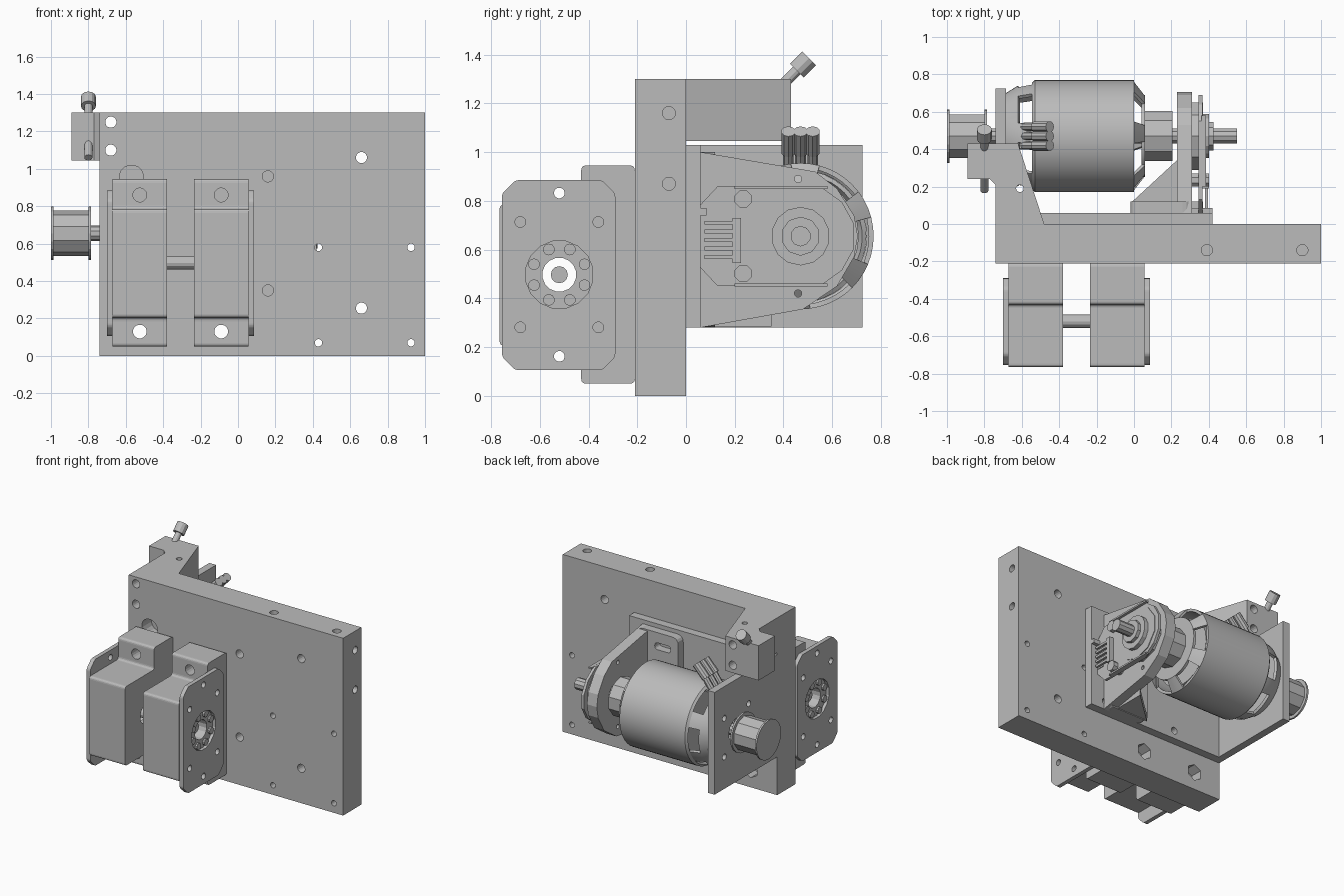
import bpy, bmesh, math
from mathutils import Vector

cube = bpy.data.objects.get("Cube")
if cube:
    bpy.data.objects.remove(cube, do_unlink=True)

grey = bpy.data.materials.new("machined grey")
grey.use_nodes = True
grey.diffuse_color = (0.5, 0.5, 0.5, 1)
grey.node_tree.nodes["Principled BSDF"].inputs["Base Color"].default_value = (0.5, 0.5, 0.5, 1)

AY, AZ = 0.47, 0.655      # motor axis
BY, BZ = -0.52, 0.497     # bearing axis


def place(axis, u, v, w):
    return {"x": (w, u, v), "y": (u, w, v), "z": (u, v, w)}[axis]


def circle(u, v, r, n=16):
    return [(u + r * math.cos(math.tau * (i + .5) / n), v + r * math.sin(math.tau * (i + .5) / n)) for i in range(n)]


def rect(u0, v0, u1, v1):
    return [(u0, v0), (u1, v0), (u1, v1), (u0, v1)]


def rounded(pts, r):
    """Fillet every corner of an outline."""
    out = []
    for i, p in enumerate(pts):
        p, a, b = Vector(p), Vector(pts[i - 1]), Vector(pts[(i + 1) % len(pts)])
        s, e = p + (a - p).normalized() * r, p + (b - p).normalized() * r
        out += [tuple(s * (1 - t) ** 2 + p * 2 * t * (1 - t) + e * t * t) for t in (0, .25, .5, .75, 1)]
    return out


def finish(name, bm):
    bmesh.ops.recalc_face_normals(bm, faces=bm.faces)
    mesh = bpy.data.meshes.new(name)
    bm.to_mesh(mesh)
    bm.free()
    mesh.materials.append(grey)
    obj = bpy.data.objects.new(name, mesh)
    bpy.context.collection.objects.link(obj)
    return obj


def prisms(name, axis, *parts):
    """Each part is (outline, start, end) pushed along the axis."""
    bm = bmesh.new()
    for pts, a, b in parts:
        low = [bm.verts.new(place(axis, u, v, a)) for u, v in pts]
        top = [bm.verts.new(place(axis, u, v, b)) for u, v in pts]
        bm.faces.new(low)
        bm.faces.new(top)
        for i in range(len(pts)):
            bm.faces.new((low[i - 1], low[i], top[i], top[i - 1]))
    return finish(name, bm)


def apply(obj):
    bpy.context.view_layer.objects.active = obj
    for m in list(obj.modifiers):
        bpy.ops.object.modifier_apply(modifier=m.name)


def cut(obj, axis, *parts):
    cutter = prisms("cutter", axis, *parts)
    cutter.hide_render = True
    m = obj.modifiers.new("cut", "BOOLEAN")
    m.operation, m.object, m.solver, m.use_self = "DIFFERENCE", cutter, "EXACT", True
    apply(obj)
    bpy.data.objects.remove(cutter, do_unlink=True)


def rod(name, start, end, r, n=12):
    a, b = Vector(start), Vector(end)
    bm = bmesh.new()
    bmesh.ops.create_cone(bm, cap_ends=True, segments=n, radius1=r, radius2=r, depth=(b - a).length)
    bm.transform((b - a).to_track_quat("Z", "Y").to_matrix().to_4x4())
    bmesh.ops.translate(bm, verts=bm.verts, vec=(a + b) / 2)
    return finish(name, bm)


# Main plate with mounting holes and hex pockets
plate = prisms("main_plate", "y", (rect(-.74, 0, 1, 1.3), -.21, 0))
big = [(-.68, 1.25), (-.68, 1.1), (.16, .96), (.16, .35), (.66, 1.06), (.66, .255)]
small = [(.43, .58), (.925, .58), (.43, .07), (.925, .07)]
holes = [(circle(x, z, .03), -.3, .1) for x, z in big]
holes += [(circle(x, z, .02), -.3, .1) for x, z in small]
for x in (-.525, -.09):
    for z in (.13, .86):
        holes += [(circle(x, z, .037), -.3, -.08), (circle(x, z, .06, 6), -.09, .1)]
holes.append((circle(-.57, .955, .065), -.3, -.1))
cut(plate, "y", *holes)
cut(plate, "z", *[(circle(x, -.14, .03), 1.2, 1.4) for x in (.39, .9)])
cut(plate, "x", *[(circle(-.07, z, .027), .9, 1.1) for z in (1.16, .87)])

# Corner arm that carries the tension screw
arm = prisms("tension_arm", "z", ([(-.74, 0), (-.48, 0), (-.62, .43), (-.89, .43), (-.89, .24),
                                   (-.77, .24), (-.74, .21)], 1.045, 1.3))
cut(arm, "y", *[(circle(-.68, z, .03), -.1, .6) for z in (1.1, 1.25)])
cut(arm, "z", (circle(-.61, .19, .02), 1, 1.4))
rod("tension_screw", (-.8, .18, 1.06), (-.8, .47, 1.35), .022)
head = rod("tension_screw_head", (-.8, .455, 1.335), (-.8, .505, 1.385), .04)

# Bearing blocks, mirrored about the middle of the short axle
MID = -.3075
for side, s in (("left", 1), ("right", -1)):
    def span(a, b):
        return MID + s * a, MID + s * b
    profile = [(-.21, .05), (-.43, .05), (-.43, .205), (-.765, .205), (-.765, .785), (-.43, .785), (-.43, .945), (-.21, .945)]
    block = prisms(side + "_bearing_block", "x", (rounded(profile, .02), *span(.0725, .3625)))
    cut(block, "x", (circle(BY, BZ, .14), *span(.12, .4)), (circle(BY, BZ, .07), *span(0, .2)))
    cut(block, "y", *[(circle(MID + s * .2175, z, .037), -.5, -.1) for z in (.13, .86)])
    # Outer flange with its bolt circle
    c = .055
    y0, y1, z0, z1 = -.755, -.29, .105, .885
    flange = prisms(side + "_flange", "x", (rounded(
        [(y0 + c, z0), (y1 - c, z0), (y1, z0 + c), (y1, z1 - c), (y1 - c, z1), (y0 + c, z1), (y0, z1 - c), (y0, z0 + c)], .015),
        *span(.3625, .3925)))
    bolts = [(BY, BZ + d * .335) for d in (1, -1)] + [(BY + e * .16, BZ + d * .216) for d in (1, -1) for e in (1, -1)]
    cut(flange, "x", (circle(BY, BZ, .14), *span(.3, .5)), *[(circle(y, z, .022), *span(.3, .5)) for y, z in bolts])
    # Bearing ring and its rollers
    ring = prisms(side + "_bearing", "x", (circle(BY, BZ, .145), *span(.3, .37)))
    cut(ring, "x", (circle(BY, BZ, .07), *span(.2, .5)))
    prisms(side + "_rollers", "x", *[(circle(y, z, .024, 10), *span(.36, .385)) for y, z in circle(BY, BZ, .112, 8)])
rod("short_axle", (MID - .33, BY, BZ), (MID + .33, BY, BZ), .035)

# Motor bracket: back flange and upright face
back = prisms("motor_bracket_back", "y", (rect(-.74, .28, .42, 1.03), 0, .06))
cut(back, "y", *[(circle(x, .34, .025), -.1, .1) for x in (-.3, .3)])
face = prisms("motor_bracket_face", "x", (rect(0, .28, .725, 1.03), -.74, -.685))
cut(face, "x", (circle(AY, AZ, .09), -.8, -.6), *[(circle(y, z, .022), -.8, -.6) for y, z in circle(AY, AZ, .2, 4)])

# Motor can: turned shell with window openings at both ends
profile = [(-.685, .08), (-.685, .23), (-.62, .27), (-.545, .285), (-.53, .30), (0, .30), (.06, .22), (.06, .08)]
N = 48
bm = bmesh.new()
rings = [[bm.verts.new((x, AY + r * math.cos(math.tau * i / N), AZ + r * math.sin(math.tau * i / N)))
          for i in range(N)] for x, r in profile]
for k in range(len(rings) - 1):
    for i in range(N):
        if k in (2, 5) and (i + 2) % 8 < 5:
            continue
        bm.faces.new((rings[k][i - 1], rings[k][i], rings[k + 1][i], rings[k + 1][i - 1]))
can = finish("motor_can", bm)
m = can.modifiers.new("wall", "SOLIDIFY")
m.thickness, m.offset = .02, -1
apply(can)
bpy.ops.object.select_all(action="DESELECT")
can.select_set(True)
bpy.ops.object.shade_smooth_by_angle(angle=math.radians(25))
rod("motor_core", (-.5, AY, AZ), (-.03, AY, AZ), .24, 24)
rod("motor_shaft", (-.8, AY, AZ), (.55, AY, AZ), .042, 10)
rod("shaft_coupling", (.04, AY, AZ), (.205, AY, AZ), .14, 10)

# Motor leads, side by side
for i, y in enumerate((.42, .47, .52)):
    rod("motor_lead_%d" % i, (-.59, y, .91), (-.5, y, 1.03), .022, 8)
    rod("lead_socket_%d" % i, (-.53, y, 1.0), (-.45, y, 1.085), .03, 10)

# Drive pulley with two rims
rod("pulley", (-.99, AY, AZ), (-.79, AY, AZ), .122, 10)
for x in (-1, -.8):
    rod("pulley_rim", (x, AY, AZ), (x + .013, AY, AZ), .143, 20)

# Encoder bracket: slotted foot, shield and gusset
foot = prisms("encoder_foot", "y", (rounded(rect(-.02, .28, .31, 1), .05), .06, .12))
cut(foot, "y", *[(rounded(rect(.04, z - .025, .17, z + .025), .024), 0, .2) for z in (.4, .9)])
shield = [(.06, .28), (.48, .355), (.62, .45), (.69, .57), (.705, .655), (.69, .74), (.62, .85), (.53, .92), (.06, 1)]
plate2 = prisms("encoder_shield", "x", (shield, .23, .31))
cut(plate2, "x", (circle(AY, AZ, .1), .1, .4), *[(circle(.46, z, .015), .1, .4) for z in (.89, .42)])
prisms("encoder_gusset", "z", ([(-.02, .11), (.24, .11), (.24, .35)], .285, .335))

# Encoder board, hub, standoffs and pin header
half = [(.06, .13), (.13, .205), (.55, .205), (.64, .14), (.69, .05)]
outline = [(y, AZ + d) for y, d in half] + [(y, AZ - d) for y, d in reversed(half)]
board = prisms("encoder_board", "x", (outline, .345, .365))
prisms("encoder_hub", "x", (circle(AY, AZ, .19, 10), .3, .37), (circle(AY, AZ, .12, 14), .36, .4),
       (circle(AY, AZ, .08, 10), .39, .425))
prisms("board_standoffs", "x", *[(circle(.235, AZ + d, .038, 8), .3, .4) for d in (.153, -.153)])
prisms("pin_header", "x", (rect(.19, .545, .225, .73), .36, .4),
       *[(rect(.075, z - .008, .2, z + .008), .38, .395) for z in (.57, .605, .64, .675, .71)])
prisms("board_connector", "x", (rect(.06, .74, .085, .77), .29, .42), (rect(.065, .56, .12, .72), .29, .37))
prisms("board_clips", "x", *[(rect(.2, AZ + d - .006, .58, AZ + d + .006), .36, .385) for d in (.2, -.2)])
